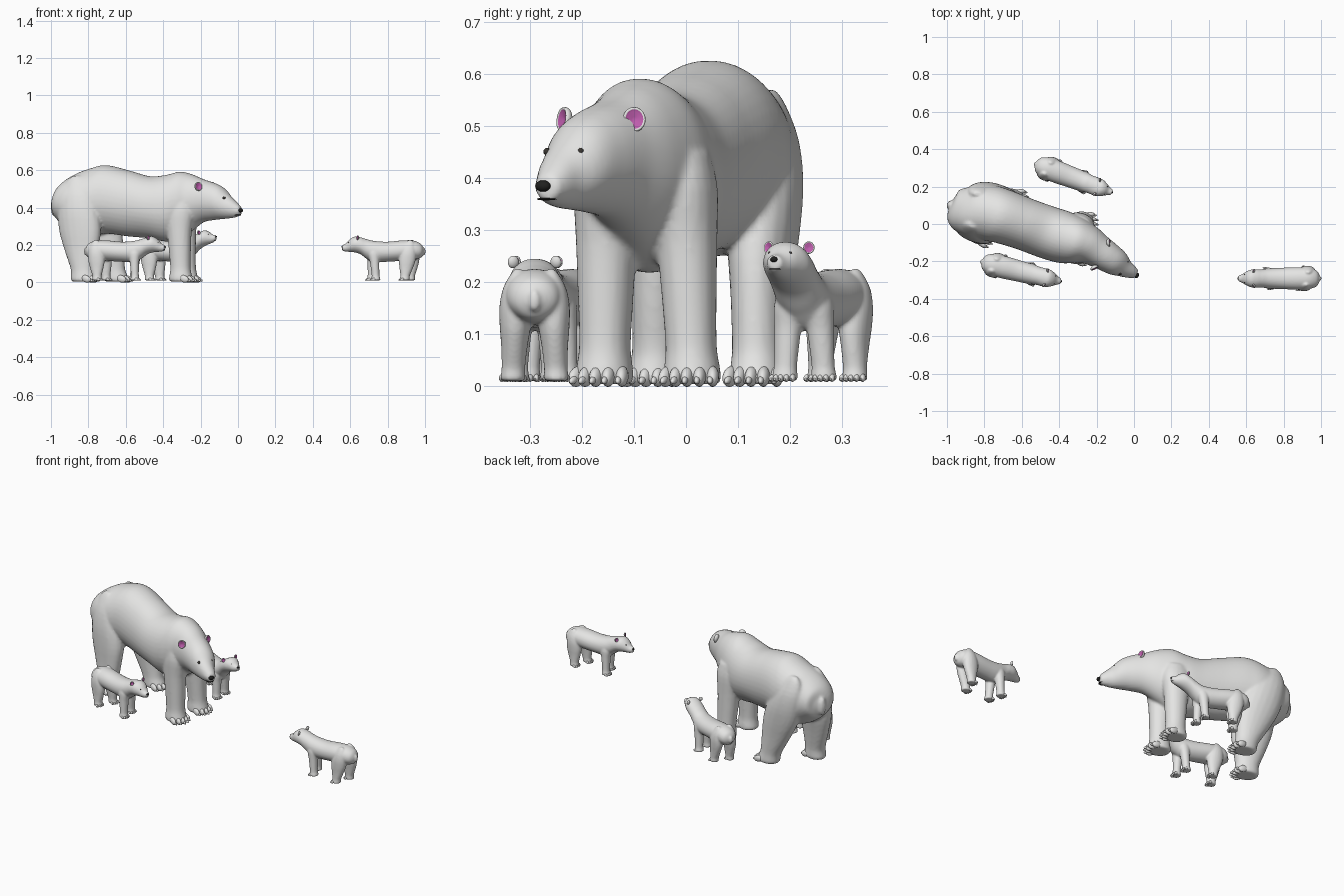
import bpy, bmesh, math
from mathutils import Matrix, Vector

if "Cube" in bpy.data.objects:
    bpy.data.objects.remove(bpy.data.objects["Cube"])


def material(name, rgb):
    m = bpy.data.materials.new(name)
    m.diffuse_color = (*rgb, 1)
    m.use_nodes = True
    m.node_tree.nodes["Principled BSDF"].inputs["Base Color"].default_value = m.diffuse_color
    return m


FUR = material("pale_fur", (0.78, 0.78, 0.77))
PINK = material("inner_ear_pink", (0.52, 0.11, 0.42))
BLACK = material("nose_black", (0.015, 0.015, 0.014))
EYE = material("eye_dark", (0.04, 0.035, 0.03))


def finish(bm, name, mats):
    me = bpy.data.meshes.new(name)
    bmesh.ops.recalc_face_normals(bm, faces=bm.faces)
    bm.to_mesh(me)
    bm.free()
    for m in mats:
        me.materials.append(m)
    for p in me.polygons:
        p.use_smooth = True
    ob = bpy.data.objects.new(name, me)
    bpy.context.collection.objects.link(ob)
    return ob


def refine(rows, k=4):
    """Catmull-Rom subdivision of a list of ring rows."""
    out = []
    for i in range(len(rows) - 1):
        p0, p1 = rows[max(i - 1, 0)], rows[i]
        p2, p3 = rows[i + 1], rows[min(i + 2, len(rows) - 1)]
        for j in range(k):
            t = j / k
            out.append([0.5 * (2 * b + (c - a) * t + (2 * a - 5 * b + 4 * c - d) * t * t
                               + (3 * b - a - 3 * c + d) * t ** 3)
                        for a, b, c, d in zip(p0, p1, p2, p3)])
    return out + [list(rows[-1])]


def skin(bm, rings):
    loops = [[bm.verts.new(v) for v in r] for r in rings]
    n = len(loops[0])
    for a, b in zip(loops, loops[1:]):
        for i in range(n):
            bm.faces.new((a[i], a[(i + 1) % n], b[(i + 1) % n], b[i]))
    bm.faces.new(loops[0][::-1])
    bm.faces.new(loops[-1])


def oval(n=40, p=2.1, pinch=0.0):
    """Superellipse points, optionally narrowed towards the underside."""
    for i in range(n):
        c, s = math.cos(math.tau * i / n), math.sin(math.tau * i / n)
        c = math.copysign(abs(c) ** (2 / p), c)
        s = math.copysign(abs(s) ** (2 / p), s)
        yield (c * (1 - pinch * s * s), s) if s < 0 else (c, s)


def torso(bm, rows):
    """Rows: x, y, top z, bottom z, half width. Rings stand across the spine."""
    rows = refine(rows, 7)
    rings = []
    for i, (x, y, zt, zb, w) in enumerate(rows):
        a, b = rows[max(i - 1, 0)], rows[min(i + 1, len(rows) - 1)]
        d = Vector((b[0] - a[0], b[1] - a[1])).normalized()
        rings.append([(x - d.y * w * c, y + d.x * w * c, (zt + zb) / 2 + (zt - zb) / 2 * s)
                      for c, s in oval(pinch=.12)])
    skin(bm, rings)


def ball(bm, pos, size, yaw=0.0, pitch=0.0):
    m = (Matrix.Translation(pos) @ Matrix.Rotation(yaw, 4, 'Z') @ Matrix.Rotation(pitch, 4, 'Y')
         @ Matrix.Diagonal((*size, 1)))
    bmesh.ops.create_uvsphere(bm, u_segments=14, v_segments=8, radius=1, matrix=m)


# leg profiles: z, half length, half width
HIND = [(.57, .02, .012), (.54, .055, .032), (.47, .095, .06), (.38, .115, .071), (.28, .117, .066),
        (.18, .096, .056), (.08, .068, .05), (.045, .066, .051), (.016, .07, .053), (.004, .062, .047)]
FORE = [(.45, .07, .05), (.38, .085, .062), (.28, .068, .058), (.18, .06, .053),
        (.08, .055, .049), (.04, .06, .053), (.016, .064, .055), (.004, .056, .05)]


def leg(bm, toes, profile, top, foot, yaw, k, base, wide):
    cy, sy = math.cos(yaw), math.sin(yaw)
    rings = []
    for z, a, b in refine(profile, 3):
        t = 1 - z / profile[0][0]
        x, y = (top[i] * (1 - t) + foot[i] * t for i in (0, 1))
        rings.append([(x + (a * c * cy - b * wide * s * sy) * k, y + (a * c * sy + b * wide * s * cy) * k,
                       z * k + base) for c, s in oval(20)])
    skin(bm, rings)
    # toes with a pointed claw, fanned across the front of the paw
    for i in range(-2, 3):
        f, s = .050 - .005 * i * i, .0225 * i * wide
        for df, z, size in ((0, .019, (.03, .0125 * wide, .019)), (.025, .012, (.014, .006, .007))):
            ball(toes, (foot[0] + ((f + df) * cy - s * sy) * k, foot[1] + ((f + df) * sy + s * cy) * k,
                        z * k + base), [v * k for v in size], yaw + .1 * i, .3)


def ear(name, m, r):
    bm = bmesh.new()
    bmesh.ops.create_uvsphere(bm, u_segments=20, v_segments=14, radius=1)
    for v in bm.verts:                       # hollow front
        if v.co.z > 0 and v.co.xy.length < .8:
            v.co.z = -.1 + .5 * v.co.xy.length
    for f in bm.faces:
        c = f.calc_center_median()
        f.material_index = int(c.z > -.2 and c.xy.length < .82)
    bm.transform(m @ Matrix.Rotation(math.radians(82), 4, 'Y') @ Matrix.Diagonal((r * 1.1, r, r * .65, 1)))
    finish(bm, name, [FUR, PINK])


def bear(name, M, rows, legs, tail, head, k, base, wide, voxel, lift=lambda x: 0):
    bm, toes = bmesh.new(), bmesh.new()
    torso(bm, [(x, y, zt + lift(x), zb + lift(x), w) for x, y, zt, zb, w in rows])
    for profile, top, foot, yaw in legs:
        leg(bm, toes, profile, top, foot, yaw, k, base, wide)
    ball(bm, *tail)
    bm.transform(M)
    toes.transform(M)
    finish(toes, name + "_toes", [FUR])
    ob = finish(bm, name + "_body", [FUR])
    mod = ob.modifiers.new("blend", 'REMESH')
    mod.mode, mod.voxel_size, mod.use_smooth_shade = 'VOXEL', voxel, True
    mod = ob.modifiers.new("soften", 'SMOOTH')
    mod.factor, mod.iterations = .5, 4
    # head details in a frame facing along the muzzle
    H = M @ Matrix.Translation((head["at"][0], head["at"][1], 0)) @ Matrix.Rotation(head["yaw"], 4, 'Z')

    def at(x, y, z):
        return Vector((x, y, z + lift(head["at"][0] + x)))

    ex, ey, ez, er, turn = head["ear"]
    for side, s in (("left", 1), ("right", -1)):
        ear(f"{name}_{side}_ear", H @ Matrix.Translation(at(ex, ey * s, ez))
            @ Matrix.Rotation(turn * s, 4, 'Z'), er)
    for part, mat in (("eye", EYE), ("nose", BLACK), ("mouth", BLACK)):
        bm = bmesh.new()
        x, y, z, size = head[part]
        for s in ((1, -1) if y else (0,)):
            ball(bm, at(x, y * s, z), size)
        bm.transform(H)
        finish(bm, f"{name}_{part}", [mat])


# mother
mother_rows = [
    (-.98, .10, .45, .37, .04), (-.958, .092, .51, .33, .098), (-.88, .07, .573, .27, .136),
    (-.78, .06, .612, .25, .15), (-.70, .04, .626, .26, .146), (-.58, -.002, .597, .245, .14),
    (-.47, -.042, .567, .235, .141), (-.38, -.07, .575, .218, .14), (-.31, -.088, .592, .235, .127),
    (-.25, -.11, .578, .275, .107), (-.19, -.145, .552, .32, .09), (-.13, -.183, .532, .333, .08),
    (-.085, -.212, .507, .338, .07), (-.045, -.239, .463, .342, .049), (-.01, -.257, .43, .348, .035),
    (.014, -.269, .405, .358, .023)]
mother_legs = [
    (HIND, (-.865, -.005), (-.825, -.058), -.35), (HIND, (-.835, .16), (-.645, .136), -.2),
    (FORE, (-.32, -.15), (-.305, -.157), -.3), (FORE, (-.30, -.005), (-.275, .013), -.2)]
bear("mother_bear", Matrix(), mother_rows, mother_legs,
     ((-.983, .102, .405), (.018, .024, .055), -.3),
     {"at": (-.185, -.16), "yaw": math.radians(-30), "ear": (.014, .078, .513, .022, .6),
      "eye": (.149, .037, .451, (.008, .0075, .0075)), "nose": (.23, 0, .385, (.012, .016, .011)),
      "mouth": (.21, 0, .36, (.023, .022, .003))}, 1.0, 0.0, 1.0, .008)

# cubs: one shape, placed three times
cub_rows = [
    (-.217, 0, .185, .15, .018), (-.2, 0, .208, .13, .043), (-.16, 0, .224, .12, .057),
    (-.1, 0, .224, .115, .06), (-.02, 0, .217, .11, .057), (.05, 0, .222, .108, .054),
    (.09, 0, .232, .128, .049), (.12, 0, .241, .15, .049), (.15, 0, .245, .16, .047),
    (.175, 0, .232, .163, .036), (.198, 0, .208, .164, .023), (.218, 0, .198, .17, .014)]
cub_legs = [
    (HIND, (-.155, -.032), (-.145, -.042), 0), (HIND, (-.145, .032), (-.115, .042), 0),
    (FORE, (.055, -.028), (.062, -.036), 0), (FORE, (.05, .028), (.037, .036), 0)]
cub_head = {"at": (.135, 0), "yaw": 0, "ear": (0, .041, .239, .011, .35),
            "eye": (.048, .021, .213, (.0035, .0035, .0035)), "nose": (.082, 0, .19, (.006, .0075, .0055)),
            "mouth": (.074, 0, .174, (.01, .013, .0018))}
for name, x, y, angle, raise_head in (("near_cub", -.602, -.255, -14, 0),
                                      ("far_cub", -.322, .245, -20.5, .055),
                                      ("lone_cub", .775, -.291, 180, 0)):
    M = Matrix.Translation((x, y, 0)) @ Matrix.Rotation(math.radians(angle), 4, 'Z')
    bear(name, M, cub_rows, cub_legs, ((-.217, 0, .165), (.011, .012, .022)), cub_head,
         .38, .009, 1.2, .0045, lambda v, r=raise_head: r * max(0, (v - .05) / .17))
